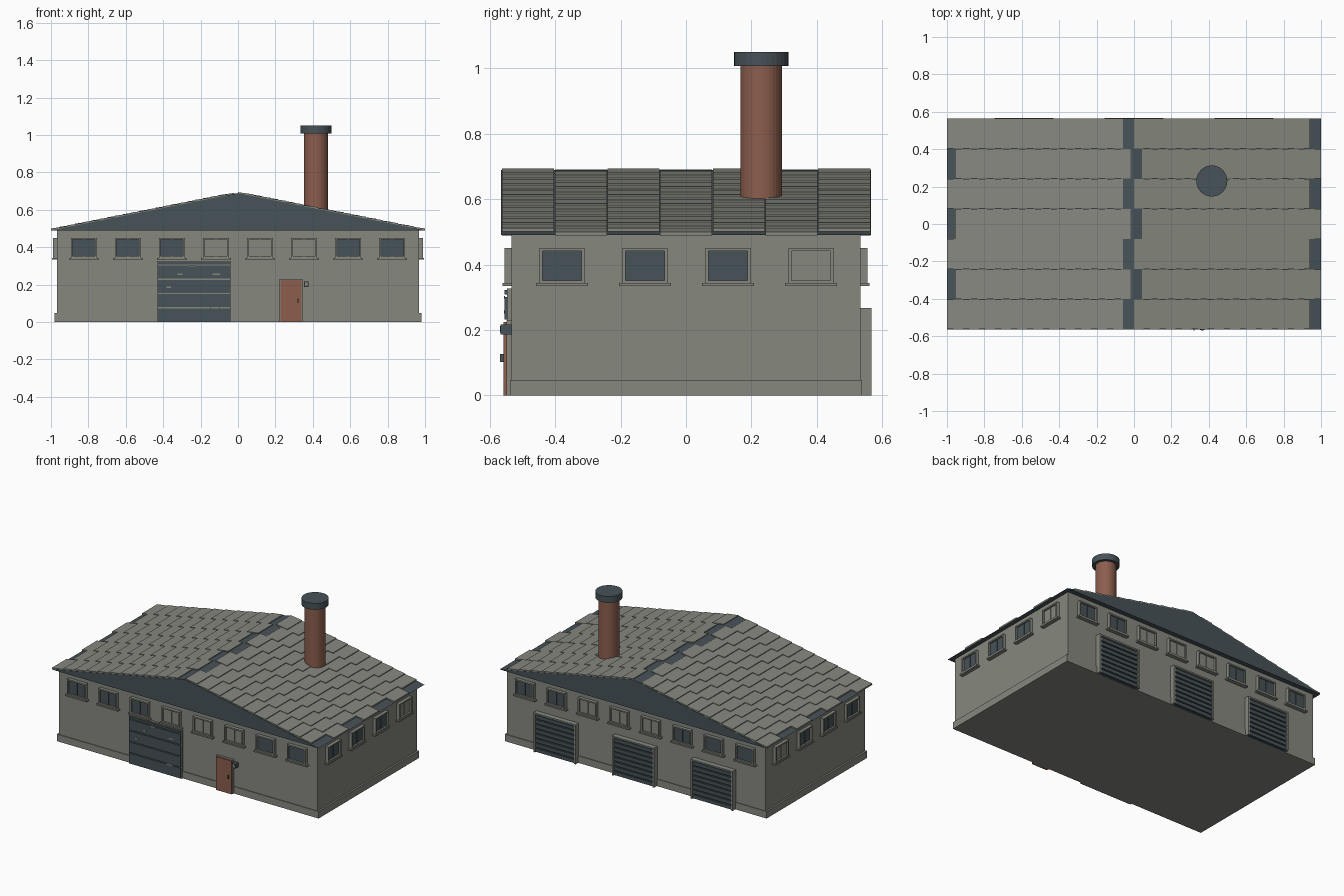
import bpy, bmesh, math
from mathutils import Matrix, Vector

if "Cube" in bpy.data.objects:
    bpy.data.objects.remove(bpy.data.objects["Cube"])

def material(name, rgb):
    m = bpy.data.materials.new(name)
    m.diffuse_color = (*rgb, 1)
    m.use_nodes = True
    m.node_tree.nodes["Principled BSDF"].inputs["Base Color"].default_value = m.diffuse_color
    return m

GREY = material("weathered grey", (0.238, 0.246, 0.212))
DARK = material("dark slate", (0.063, 0.084, 0.097))
BROWN = material("rust brown", (0.262, 0.112, 0.074))
MATS = [GREY, DARK, BROWN]
G, D, B = 0, 1, 2

def finish(name, bm):
    bmesh.ops.recalc_face_normals(bm, faces=bm.faces)
    me = bpy.data.meshes.new(name)
    bm.to_mesh(me)
    bm.free()
    for m in MATS:
        me.materials.append(m)
    ob = bpy.data.objects.new(name, me)
    bpy.context.collection.objects.link(ob)
    return ob

def hexa(bm, pts, mat):
    v = [bm.verts.new(p) for p in pts]
    for f in ((0, 1, 2, 3), (4, 5, 6, 7), (0, 1, 5, 4), (1, 2, 6, 5), (2, 3, 7, 6), (3, 0, 4, 7)):
        bm.faces.new([v[i] for i in f]).material_index = mat

def box(bm, a, b, mat, mtx=Matrix()):
    (x0, y0, z0), (x1, y1, z1) = a, b
    pts = [(x0, y0, z0), (x1, y0, z0), (x1, y1, z0), (x0, y1, z0),
           (x0, y0, z1), (x1, y0, z1), (x1, y1, z1), (x0, y1, z1)]
    hexa(bm, [mtx @ Vector(p) for p in pts], mat)

WX, WY = 0.968, 0.533

def on_wall(side, along):
    """Local frame: x along the wall, -y outwards, placed on a wall."""
    if side == "front":
        return Matrix.Translation((along, -WY, 0))
    if side == "back":
        return Matrix.Translation((along, WY, 0)) @ Matrix.Rotation(math.pi, 4, 'Z')
    if side == "right":
        return Matrix.Translation((WX, along, 0)) @ Matrix.Rotation(math.pi / 2, 4, 'Z')
    return Matrix.Translation((-WX, along, 0)) @ Matrix.Rotation(-math.pi / 2, 4, 'Z')

# Walls and plinth
bm = bmesh.new()
box(bm, (-WX, -WY, 0), (WX, WY, 0.49), G)
finish("walls", bm)
bm = bmesh.new()
box(bm, (-0.98, -0.538, 0), (0.98, 0.538, 0.047), G)
finish("plinth", bm)

# Roof body: dark solid triangular prism
RY, EAVE, RIDGE = 0.565, 0.49, 0.689
bm = bmesh.new()
tri = [(-1, EAVE), (1, EAVE), (0, RIDGE)]
f = [bm.verts.new((x, -RY, z)) for x, z in tri]
b = [bm.verts.new((x, RY, z)) for x, z in tri]
bm.faces.new(f)
bm.faces.new(b[::-1])
for i in range(3):
    j = (i + 1) % 3
    bm.faces.new((f[i], f[j], b[j], b[i]))
for face in bm.faces:
    face.material_index = D
finish("roof_body", bm)

# Roof tiles: seven rows, alternate rows shifted, lower edge of each tile lifted
bm = bmesh.new()
PITCH = 0.0855

def slope(x):
    return RIDGE - (RIDGE - EAVE) * abs(x)

for row in range(7):
    y0 = RY - 0.002 - row * 0.161
    y1 = y0 - 0.159
    for side in (-1, 1):
        if side < 0:
            start, end = (0.058, 1.0) if row % 2 == 0 else (0.018, 0.956)
        else:
            start, end = (0.0, 0.942) if row % 2 == 0 else (0.042, 1.0)
        n = 11
        step = (end - start) / n
        for k in range(n):
            hi, lo = (start + k * step) * side, (start + (k + 1) * step) * side
            pts = []
            for y in (y0, y1):
                pts += [(hi, y, slope(hi) - 0.001), (lo, y, slope(lo) - 0.001),
                        (lo, y, slope(lo) + 0.010), (hi, y, slope(hi) + 0.005)]
            hexa(bm, pts, G)
finish("roof_tiles", bm)

# Chimney stack with cap
def cylinder(name, r, z0, z1, mat):
    bm = bmesh.new()
    bmesh.ops.create_cone(bm, cap_ends=True, segments=32, radius1=r, radius2=r, depth=z1 - z0,
                          matrix=Matrix.Translation((0.416, 0.23, (z0 + z1) / 2)))
    for face in bm.faces:
        face.material_index = mat
    return finish(name, bm)

cylinder("chimney_stack", 0.064, 0.45, 1.02, B)
cylinder("chimney_cap", 0.083, 1.007, 1.05, D)

# Windows: frame, two panes, centre bar and sill
def window(name, side, along, pane):
    bm, m = bmesh.new(), on_wall(side, along)
    w, z0, z1, t = 0.069, 0.343, 0.45, 0.009
    box(bm, (-w, -0.022, z0), (-w + t, 0, z1), G, m)
    box(bm, (w - t, -0.022, z0), (w, 0, z1), G, m)
    box(bm, (-w + t, -0.022, z1 - t), (w - t, 0, z1), G, m)
    box(bm, (-w + t, -0.022, z0), (w - t, 0, z0 + t), G, m)
    box(bm, (-w + t, -0.010, z0 + t), (w - t, 0, z1 - t), pane, m)
    box(bm, (-0.003, -0.014, z0 + t), (0.003, -0.009, z1 - t), pane, m)
    box(bm, (-0.08, -0.027, 0.334), (0.08, 0, z0), G, m)
    finish(name, bm)

for side in ("front", "back"):
    for i in range(8):
        window(f"{side}_window_{i + 1}", side, -0.824 + i * 0.2354, G if i in (3, 4, 5) else D)
for side in ("left", "right"):
    for i in range(4):
        window(f"{side}_window_{i + 1}", side, -0.379 + i * 0.2537, G if i == 3 else D)

# Large front gate: dark planks over a grey backing, with worn patches
bm, m = bmesh.new(), on_wall("front", -0.235)
box(bm, (-0.198, -0.014, 0), (0.198, 0, 0.327), G, m)
for i in range(5):
    z = 0.004 + i * 0.076
    box(bm, (-0.192, -0.022, z), (0.192, -0.012, min(z + 0.069, 0.322)), D, m)
for x, z, w in ((-0.01, 0.30, 0.03), (-0.075, 0.255, 0.025), (0.12, 0.255, 0.04),
                (-0.135, 0.185, 0.025), (0.11, 0.075, 0.05)):
    box(bm, (x - w / 2, -0.0235, z - 0.004), (x + w / 2, -0.02, z + 0.004), G, m)
finish("front_gate", bm)

# Three slatted shutters on the back
for i, x in enumerate((-0.588, 0, 0.588)):
    bm, m = bmesh.new(), on_wall("back", x)
    for s in (-1, 1):
        box(bm, (s * 0.158, -0.034, 0), (s * 0.146, 0, 0.267), G, m)
    box(bm, (-0.146, -0.034, 0.257), (0.146, 0, 0.267), G, m)
    box(bm, (-0.146, -0.020, 0), (0.146, 0, 0.257), D, m)
    for k in range(8):
        z = 0.003 + k * 0.032
        box(bm, (-0.146, -0.028, z), (0.146, -0.018, z + 0.024), D, m)
    finish(f"back_shutter_{i + 1}", bm)

# Entrance door with frame, handle and wall box
bm, m = bmesh.new(), on_wall("front", 0.283)
box(bm, (-0.062, -0.016, 0), (0.062, 0, 0.229), G, m)
box(bm, (-0.057, -0.024, 0), (0.057, 0, 0.225), B, m)
finish("entrance_door", bm)
bm = bmesh.new()
box(bm, (0.035, -0.036, 0.102), (0.041, -0.022, 0.127), D, m)
finish("door_handle", bm)
bm = bmesh.new()
box(bm, (0.070, -0.034, 0.187), (0.094, 0, 0.217), D, m)
box(bm, (0.075, -0.036, 0.192), (0.089, -0.033, 0.212), G, m)
finish("wall_box", bm)
